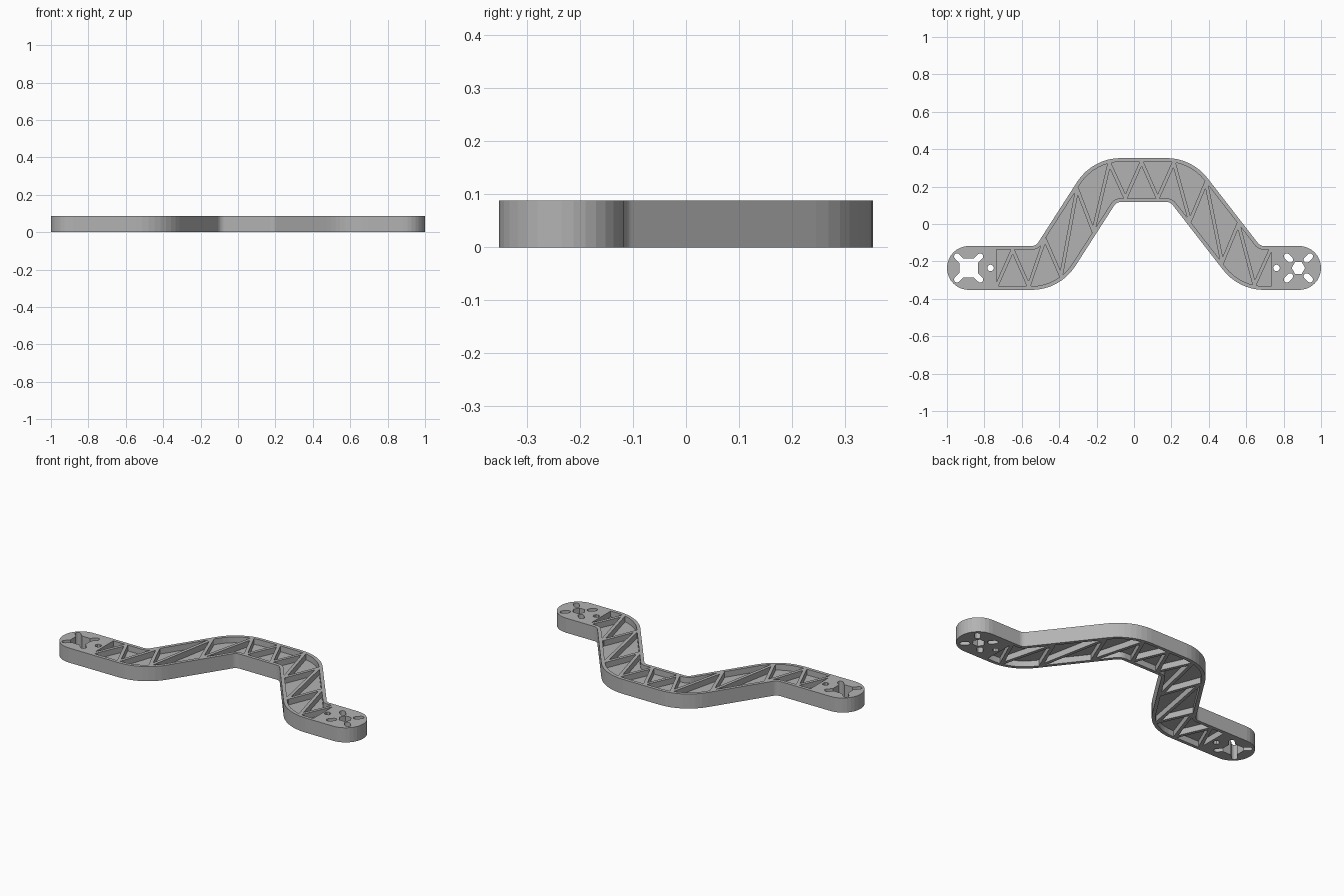
import bpy, bmesh, math
from mathutils import Vector

cube = bpy.data.objects.get("Cube")
if cube:
    bpy.data.objects.remove(cube, do_unlink=True)

HEIGHT, HALF, RIM, WEB = 0.088, 0.1175, 0.02, 0.018
END_X, MID_Y = 1 - HALF, 0.235
POCKET_L, POCKET_R = -0.735, 0.735
# Centre line of the bent arm, left to right
CENTRE = [Vector(p) for p in ((-END_X, -MID_Y), (-0.46, -MID_Y), (-0.158, MID_Y),
                              (0.252, MID_Y), (0.617, -MID_Y), (END_X, -MID_Y))]

grey = bpy.data.materials.new("grey plastic")
grey.use_nodes = True
colour = (0.45, 0.45, 0.45, 1)
grey.diffuse_color = colour
grey.node_tree.nodes["Principled BSDF"].inputs["Base Color"].default_value = colour


def prism(name, outline, z0, z1):
    """Extrude a flat outline between two heights."""
    bm = bmesh.new()
    face = bm.faces.new([bm.verts.new((x, y, z0)) for x, y in outline])
    top = bmesh.ops.extrude_face_region(bm, geom=[face])["geom"]
    bmesh.ops.translate(bm, vec=(0, 0, z1 - z0),
                        verts=[v for v in top if isinstance(v, bmesh.types.BMVert)])
    bmesh.ops.recalc_face_normals(bm, faces=bm.faces)
    mesh = bpy.data.meshes.new(name)
    bm.to_mesh(mesh)
    bm.free()
    mesh.materials.append(grey)
    obj = bpy.data.objects.new(name, mesh)
    bpy.context.collection.objects.link(obj)
    return obj


def cut(target, outline, z0, z1):
    """Cut an extruded outline out of the target."""
    cutter = prism("cutter", outline, z0, z1)
    cutter.hide_render = True
    mod = target.modifiers.new("cut", "BOOLEAN")
    mod.operation, mod.solver, mod.object = "DIFFERENCE", "EXACT", cutter
    bpy.context.view_layer.objects.active = target
    bpy.ops.object.modifier_apply(modifier=mod.name)
    bpy.data.objects.remove(cutter, do_unlink=True)


def arc(cx, cy, r, a0, a1, steps):
    return [(cx + r * math.cos(a), cy + r * math.sin(a))
            for a in (math.radians(a0 + (a1 - a0) * i / steps) for i in range(steps + 1))]


def side_path(d):
    """Centre line moved sideways by d, with rounded corners."""
    points = [CENTRE[0] + Vector((0, d))]
    for a, b, c in zip(CENTRE, CENTRE[1:], CENTRE[2:]):
        u, v = (b - a).normalized(), (c - b).normalized()
        turn = 1 if u.cross(v) > 0 else -1
        theta = u.angle(v)
        normal = Vector((-u.y - v.y, u.x + v.x)).normalized()
        corner = b + normal * d / math.cos(theta / 2)
        r = 0.16 - turn * d
        centre = corner + normal * turn * r / math.cos(theta / 2)
        start = corner - u * r * math.tan(theta / 2) - centre
        a0 = math.degrees(math.atan2(start.y, start.x))
        points += arc(*centre, r, a0, a0 + turn * math.degrees(theta), 8)
    points.append(CENTRE[-1] + Vector((0, d)))
    return [tuple(p) for p in points]


def height_at(path, x):
    for (x0, y0), (x1, y1) in zip(path, path[1:]):
        if x0 <= x <= x1:
            return y0 + (y1 - y0) * (x - x0) / (x1 - x0)


def capsule(cx, cy, angle, r0, r1, w):
    """Slot pointing outward from a centre."""
    t = math.radians(angle)
    ends = [(cx + r * math.cos(t), cy + r * math.sin(t)) for r in (r1, r0)]
    return (arc(*ends[0], w, angle - 90, angle + 90, 6) +
            arc(*ends[1], w, angle + 90, angle + 270, 6))


# Solid arm with round ends
upper, lower = side_path(HALF), side_path(-HALF)
body = prism("arm_body", upper + arc(END_X, -MID_Y, HALF, 90, -90, 16)[1:-1] + lower[::-1] +
             arc(-END_X, -MID_Y, HALF, 270, 90, 16)[1:-1], 0, HEIGHT)

# Pockets above and below the central web
inner_up, inner_low = side_path(HALF - RIM), side_path(RIM - HALF)


def clipped(path):
    inside = [p for p in path if POCKET_L < p[0] < POCKET_R]
    return [(POCKET_L, path[0][1])] + inside + [(POCKET_R, path[-1][1])]


pocket = clipped(inner_up) + clipped(inner_low)[::-1]
cut(body, pocket, (HEIGHT + WEB) / 2, HEIGHT + 0.1)
cut(body, pocket, -0.1, (HEIGHT - WEB) / 2)

# Mounting holes: square with joined slots on one end, hexagon with free slots on the other
CX = 0.884
cut(body, [(-CX + x * 0.05, -MID_Y + y * 0.05) for x, y in ((-1, -1), (1, -1), (1, 1), (-1, 1))], -0.1, 0.2)
cut(body, arc(CX - 0.005, -MID_Y, 0.036, 0, 300, 5), -0.1, 0.2)
for angle in (45, 135, 225, 315):
    cut(body, capsule(-CX, -MID_Y, angle, 0.03, 0.088, 0.016), -0.1, 0.2)
    cut(body, capsule(CX - 0.005, -MID_Y, angle, 0.062, 0.088, 0.016), -0.1, 0.2)
for x in (-0.767, 0.762):
    cut(body, arc(x, -MID_Y, 0.018, 0, 315, 7), -0.1, 0.2)

# Zigzag stiffening ribs on both sides of the web
count = 18
nodes = []
for i in range(count):
    x = -0.735 + i * 1.465 / (count - 1)
    nodes.append(Vector((x, height_at(inner_up if i % 2 else inner_low, x))))
for i, (a, b) in enumerate(zip(nodes, nodes[1:])):
    along = (b - a).normalized()
    n = Vector((-along.y, along.x)) * 0.0095
    a, b = a - along * 0.004, b + along * 0.004
    prism(f"rib_{i + 1}", [a + n, b + n, b - n, a - n], 0, HEIGHT)
